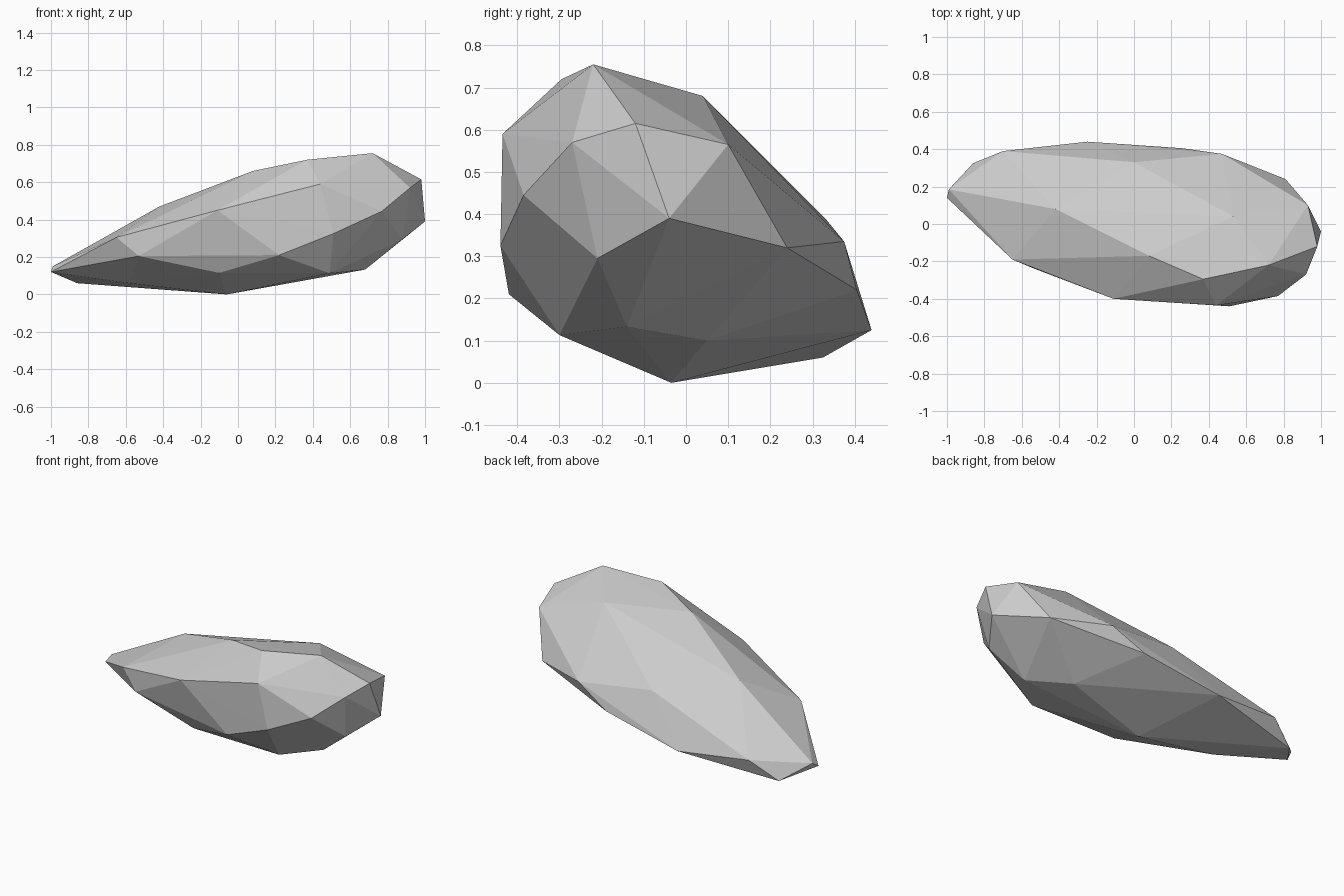
import bpy
import bmesh
from mathutils import Vector

# Remove the default cube only
default_cube = bpy.data.objects.get("Cube")
if default_cube:
    bpy.data.objects.remove(default_cube, do_unlink=True)


def make_material(name, colour):
    """One flat colour, visible in the viewport and in a render."""
    material = bpy.data.materials.new(name)
    material.use_nodes = True
    material.diffuse_color = colour
    shader = material.node_tree.nodes["Principled BSDF"]
    shader.inputs["Base Color"].default_value = colour
    return material


# Corners of the boulder in hundredths of a unit, grouped by region
crown = [(72, -22, 75.5), (37, -29.5, 72), (53, 4, 68), (8, -17, 66), (-42, 8, 47), (0, 33, 39)]
blunt_end = [(98, -12, 61.5), (100, -4, 39), (93, 10, 56.5), (92, -27, 57), (88, -21, 29.5)]
front_flank = [(44, -43.5, 59), (51, -44, 32.5), (77, -38.5, 44.5), (22, -42, 21),
               (-11, -40, 45), (-65, -19, 30.5), (-53, -24, 20.5)]
back_flank = [(81, 24, 32), (47, 37.5, 33.5), (26, 40.5, 22), (-25, 44, 12.5), (-70, 39, 17)]
thin_end = [(-100, 14, 12), (-99, 18.5, 15), (-86, 32.5, 6)]
underside = [(-6, -3.5, 0), (68, -14, 13.3), (48, 5, 10), (49, -30, 11.3), (-10, -29, 11.5), (-58, 0, 6)]


def make_boulder(name, corners, material):
    """Wrap the corners in a tight, flat-faceted shell."""
    bm = bmesh.new()
    for corner in corners:
        bm.verts.new(Vector(corner) / 100)
    hull = bmesh.ops.convex_hull(bm, input=bm.verts[:])
    unused = {v for v in hull["geom_interior"] if isinstance(v, bmesh.types.BMVert)}
    bmesh.ops.delete(bm, geom=list(unused), context="VERTS")
    bmesh.ops.recalc_face_normals(bm, faces=bm.faces[:])
    for face in bm.faces:
        face.smooth = False
    mesh = bpy.data.meshes.new(name)
    bm.to_mesh(mesh)
    bm.free()
    mesh.materials.append(material)
    boulder = bpy.data.objects.new(name, mesh)
    bpy.context.scene.collection.objects.link(boulder)
    return boulder


stone_grey = make_material("stone grey", (0.6, 0.6, 0.6, 1))
make_boulder("boulder", crown + blunt_end + front_flank + back_flank + thin_end + underside, stone_grey)
